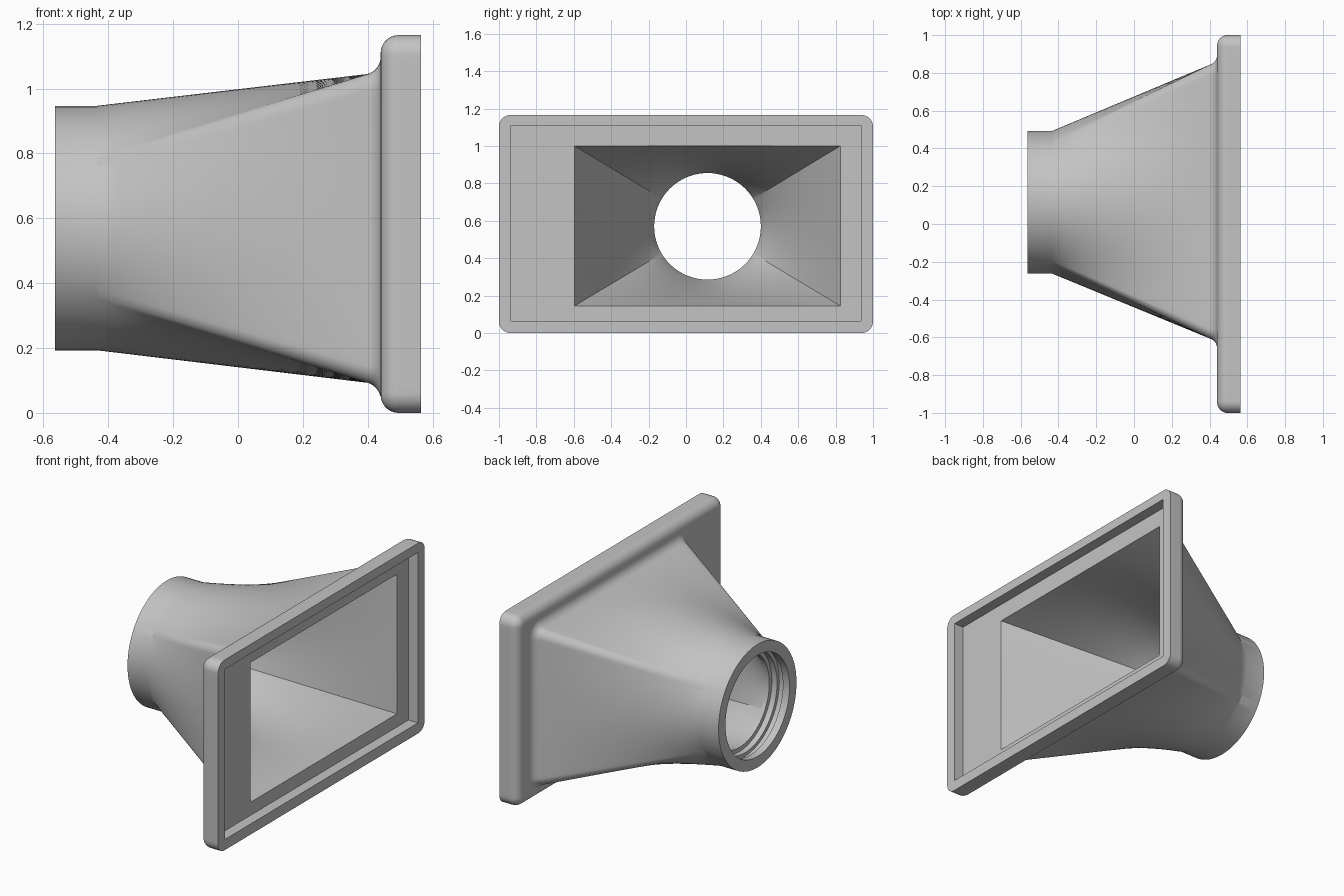
import bpy, bmesh, math
from mathutils import Vector

if "Cube" in bpy.data.objects:
    bpy.data.objects.remove(bpy.data.objects["Cube"], do_unlink=True)

CY, CZ = 0.115, 0.57          # axis of the round neck
EDGE, ARC = 36, 6             # segments per side and per corner


def rect(y0, y1, z0, z1, r=0.0):
    """Rounded rectangle in the y-z plane, always with the same point count."""
    corners = [(y1 - r, z1 - r), (y0 + r, z1 - r), (y0 + r, z0 + r), (y1 - r, z0 + r)]
    pts = []
    for i, (y, z) in enumerate(corners):
        for k in range(ARC + 1):
            a = math.pi / 2 * (i + k / ARC)
            pts.append(Vector((y + r * math.cos(a), z + r * math.sin(a))))
        a = math.pi / 2 * (i + 1)
        off = Vector((r * math.cos(a), r * math.sin(a)))
        start, end = Vector((y, z)) + off, Vector(corners[(i + 1) % 4]) + off
        pts += [start.lerp(end, k / EDGE) for k in range(1, EDGE)]
    return pts


def grow(box, d):
    """Offset a rounded rectangle outwards by d."""
    y0, y1, z0, z1, r = box
    return rect(y0 - d, y1 + d, z0 - d, z1 + d, max(r + d, 0))


def circle(shape, radius):
    """Circle whose points lie on the same rays as those of a shape."""
    c = Vector((CY, CZ))
    return [c + (p - c).normalized() * radius for p in shape]


def loft(xa, a, xb, b, steps=14):
    return [(xa + (xb - xa) * t, [p.lerp(q, t) for p, q in zip(a, b)])
            for t in (k / steps for k in range(steps + 1))]


hood_box = (-0.605, 0.842, 0.093, 1.045, 0.05)
flange_box = (-1.0, 1.0, 0.0, 1.165, 0.06)
hood = rect(*hood_box)
mouth = rect(-0.595, 0.825, 0.145, 1.0)
recess = rect(-0.935, 0.935, 0.065, 1.108)
back, front, floor = 0.44, 0.565, 0.50
rings = []

# Outside of the neck and hood
rings.append((-0.565, circle(hood, 0.377)))
fillet, t0 = 0.055, 0.25
rings += loft(-0.435, circle(hood, 0.377), back - fillet * (1 - math.sin(t0)), hood)

# Concave fillet into the flange
for k in range(1, 9):
    t = t0 + (math.pi / 2 - t0) * k / 8
    rings.append((back - fillet * (1 - math.sin(t)),
                  grow(hood_box, fillet * (math.cos(t0) - math.cos(t)))))

# Rounded back edge and rim of the flange
bevel = 0.055
for k in range(9):
    t = math.pi / 2 * k / 8
    rings.append((back + bevel * (1 - math.cos(t)), grow(flange_box, bevel * (math.sin(t) - 1))))
rings.append((front, rect(*flange_box)))

# Recessed front, tapering mouth
rings += [(front, recess), (floor, recess)]
rings += loft(floor, mouth, -0.42, circle(mouth, 0.285))

# Stepped bore with a groove
for x, r in [(-0.445, 0.285), (-0.445, 0.31), (-0.48, 0.31), (-0.48, 0.332),
             (-0.52, 0.332), (-0.52, 0.31), (-0.565, 0.31)]:
    rings.append((x, circle(mouth, r)))

# Skin the closed chain of rings
bm = bmesh.new()
loops = [[bm.verts.new((x, p.x, p.y)) for p in pts] for x, pts in rings]
n = len(loops[0])
for i, a in enumerate(loops):
    b = loops[(i + 1) % len(loops)]
    for j in range(n):
        m = (j + 1) % n
        bm.faces.new((a[j], a[m], b[m], b[j]))
bmesh.ops.remove_doubles(bm, verts=bm.verts, dist=0.0001)
bmesh.ops.recalc_face_normals(bm, faces=bm.faces)
mesh = bpy.data.meshes.new("flanged_duct_hood")
bm.to_mesh(mesh)
bm.free()

# Grey plastic
colour = (0.55, 0.55, 0.55, 1)
mat = bpy.data.materials.new("light grey")
mat.use_nodes = True
mat.diffuse_color = colour
mat.node_tree.nodes["Principled BSDF"].inputs["Base Color"].default_value = colour
mesh.materials.append(mat)

obj = bpy.data.objects.new("flanged_duct_hood", mesh)
bpy.context.collection.objects.link(obj)
bpy.context.view_layer.objects.active = obj
obj.select_set(True)
bpy.ops.object.shade_smooth_by_angle(angle=math.radians(28))
weighted = obj.modifiers.new("even_shading", 'WEIGHTED_NORMAL')
weighted.keep_sharp = True
